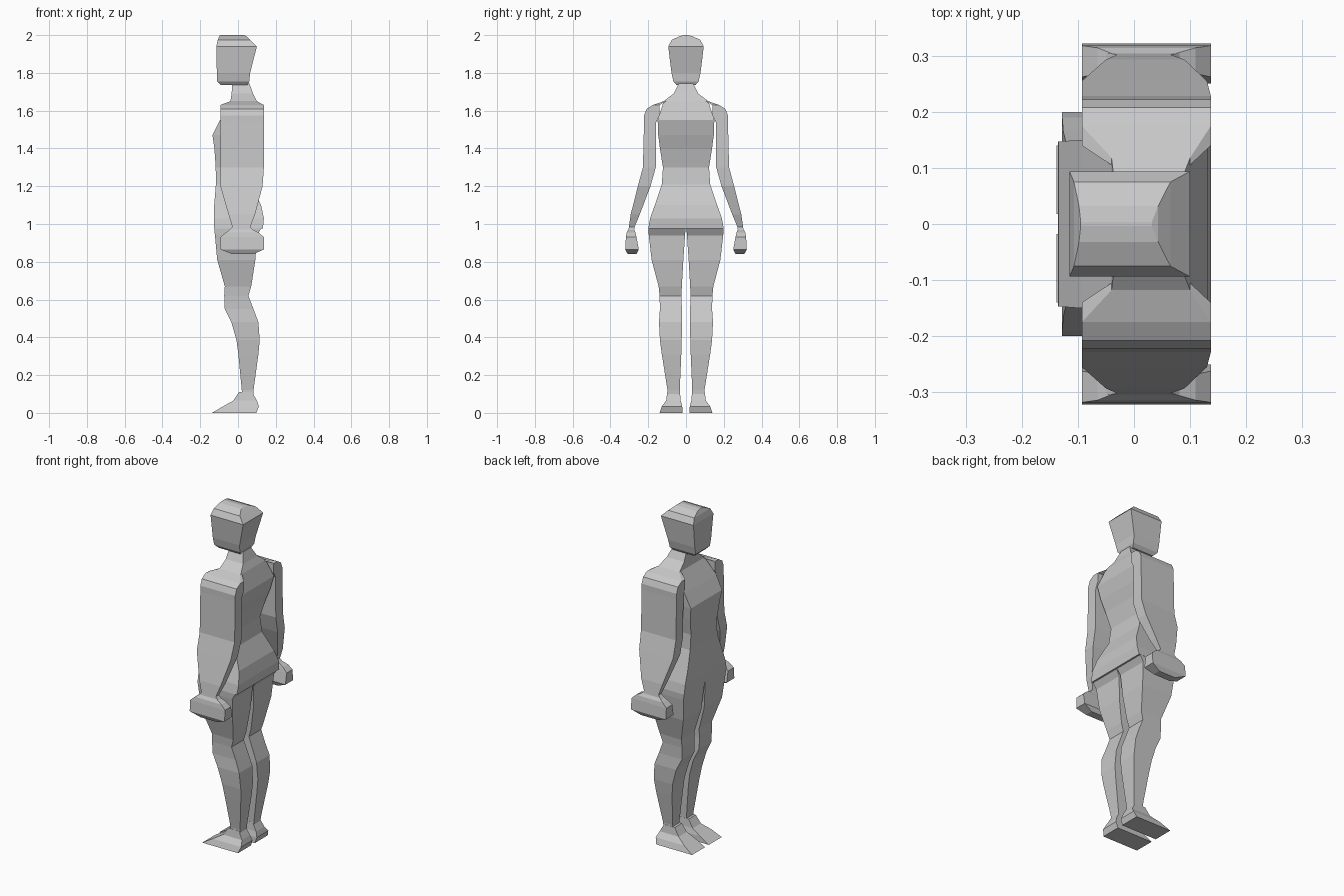
import bpy, bmesh

grey = bpy.data.materials.new("plain grey")
grey.diffuse_color = (0.58, 0.58, 0.58, 1)


def loft(name, sections, flip=1):
    """Stack of rectangles (z, x0, x1, y0, y1) joined into one closed form."""
    bm = bmesh.new()
    rings = []
    for z, x0, x1, y0, y1 in sections:
        corners = ((x0, y0), (x1, y0), (x1, y1), (x0, y1))
        rings.append([bm.verts.new((x, y * flip, z)) for x, y in corners])
    for a, b in zip(rings, rings[1:]):
        for i in range(4):
            j = (i + 1) % 4
            bm.faces.new((a[i], a[j], b[j], b[i]))
    bm.faces.new(rings[0])
    bm.faces.new(rings[-1])
    bmesh.ops.recalc_face_normals(bm, faces=bm.faces)
    mesh = bpy.data.meshes.new(name)
    bm.to_mesh(mesh)
    bm.free()
    mesh.materials.append(grey)
    obj = bpy.data.objects.new(name, mesh)
    bpy.context.collection.objects.link(obj)


def centred(name, sections):
    """Same stack, with one half-width per section."""
    loft(name, [(z, x0, x1, -h, h) for z, x0, x1, h in sections])


# Head with a domed crown
centred("head", [
    (1.735, -0.09, 0.05, 0.05), (1.755, -0.11, 0.06, 0.067),
    (1.80, -0.112, 0.064, 0.077), (1.94, -0.115, 0.10, 0.094),
    (1.975, -0.107, 0.065, 0.075), (1.995, -0.098, 0.043, 0.032),
    (2.0, -0.095, 0.032, 0.004)])

# Torso from hips to neck
centred("torso", [
    (0.975, -0.128, 0.132, 0.20), (1.03, -0.128, 0.137, 0.19),
    (1.10, -0.126, 0.122, 0.165), (1.21, -0.117, 0.07, 0.128),
    (1.30, -0.118, 0.06, 0.122), (1.40, -0.125, 0.085, 0.138),
    (1.47, -0.135, 0.11, 0.147), (1.55, -0.095, 0.132, 0.15),
    (1.65, -0.04, 0.10, 0.118), (1.69, -0.034, 0.08, 0.066),
    (1.745, -0.03, 0.06, 0.037)])

arm = [
    (0.965, -0.05, 0.085, 0.275, 0.305), (0.985, -0.03, 0.065, 0.272, 0.302),
    (1.05, -0.05, 0.09, 0.245, 0.293), (1.20, -0.093, 0.13, 0.188, 0.255),
    (1.30, -0.093, 0.137, 0.16, 0.228), (1.54, -0.093, 0.137, 0.158, 0.222),
    (1.575, -0.093, 0.137, 0.14, 0.222), (1.61, -0.093, 0.137, 0.14, 0.208),
    (1.63, -0.093, 0.137, 0.14, 0.175), (1.65, -0.04, 0.10, 0.105, 0.118)]
hand = [
    (0.84, -0.03, 0.08, 0.262, 0.308), (0.865, -0.093, 0.137, 0.25, 0.322),
    (0.93, -0.093, 0.137, 0.262, 0.318), (0.955, -0.065, 0.11, 0.268, 0.314),
    (0.972, -0.04, 0.075, 0.275, 0.304)]
leg = [
    (0.09, 0.02, 0.08, 0.033, 0.098), (0.12, 0.02, 0.082, 0.033, 0.098),
    (0.31, 0.002, 0.108, 0.025, 0.128), (0.385, -0.008, 0.115, 0.023, 0.138),
    (0.48, -0.035, 0.108, 0.02, 0.143), (0.55, -0.07, 0.082, 0.022, 0.138),
    (0.62, -0.073, 0.055, 0.024, 0.14), (0.67, -0.07, 0.07, 0.022, 0.145),
    (0.81, -0.11, 0.092, 0.014, 0.182), (0.94, -0.122, 0.10, 0.005, 0.197),
    (0.98, -0.126, 0.125, 0.002, 0.199)]
foot = [
    (0.0, -0.138, 0.098, 0.018, 0.14), (0.035, -0.078, 0.11, 0.02, 0.128),
    (0.065, -0.025, 0.10, 0.028, 0.105), (0.11, 0.005, 0.075, 0.032, 0.099)]

# Limbs on both sides
for side, flip in (("left", 1), ("right", -1)):
    for part, sections in (("arm", arm), ("hand", hand),
                           ("leg", leg), ("foot", foot)):
        loft(f"{side}_{part}", sections, flip)
